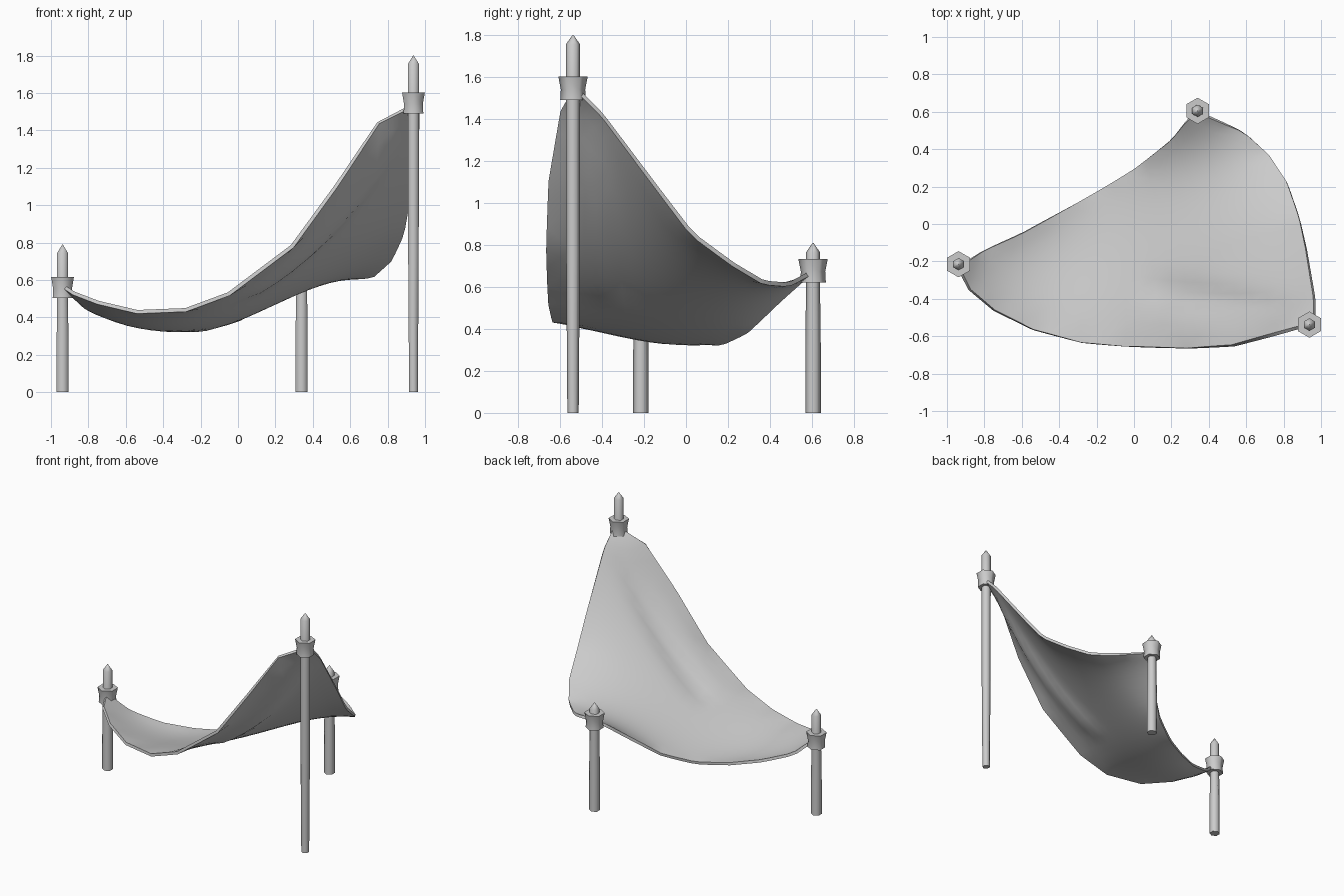
import bpy, bmesh, math
from mathutils import Vector

if "Cube" in bpy.data.objects:
    bpy.data.objects.remove(bpy.data.objects["Cube"])


def make_object(name, bm, smooth_angle, thickness=0):
    bmesh.ops.recalc_face_normals(bm, faces=bm.faces)
    mesh = bpy.data.meshes.new(name)
    bm.to_mesh(mesh)
    bm.free()
    obj = bpy.data.objects.new(name, mesh)
    bpy.context.collection.objects.link(obj)
    bpy.ops.object.select_all(action='DESELECT')
    obj.select_set(True)
    bpy.context.view_layer.objects.active = obj
    if thickness:
        solid = obj.modifiers.new("thickness", 'SOLIDIFY')
        solid.thickness = thickness
        solid.offset = 0
        bpy.ops.object.modifier_apply(modifier=solid.name)
    bpy.ops.object.shade_smooth_by_angle(angle=math.radians(smooth_angle))
    return obj


def lathe(name, x, y, profile, sides=6, smooth_angle=65):
    """Six-sided turned solid from (radius, height) pairs."""
    bm = bmesh.new()
    rings = []
    for r, z in profile:
        rings.append([bm.verts.new((x + r * math.sin(2 * math.pi * i / sides),
                                    y + r * math.cos(2 * math.pi * i / sides), z))
                      for i in range(sides)])
    for lo, hi in zip(rings, rings[1:]):
        for i in range(sides):
            j = (i + 1) % sides
            bm.faces.new((lo[i], lo[j], hi[j], hi[i]))
    bm.faces.new(rings[0])
    bm.faces.new(rings[-1])
    return make_object(name, bm, smooth_angle)


# Posts with pointed tips and waisted collars
# name, x, y, tip height, collar bottom, foot radius, top radius
posts = [("tall", 0.938, -0.538, 1.80, 1.49, 0.027, 0.034),
         ("left", -0.938, -0.215, 0.79, 0.503, 0.037, 0.033),
         ("back", 0.34, 0.605, 0.81, 0.622, 0.037, 0.033)]
for name, x, y, tip, collar, r0, r1 in posts:
    lathe(name + "_post", x, y, [(r0, 0), ((r0 + r1) / 2 + 0.002, collar / 2), (r1, collar),
                                 (r1, tip - 0.045), (0.002, tip)])
    lathe(name + "_collar", x, y, [(0.061, collar), (0.058, collar + 0.05),
                                   (0.070, collar + 0.112)])

# Cloth boundary: tall=A, left=B, back=C
edge_ba = [(-.94, -.23, .57), (-.88, -.35, .53), (-.75, -.46, .48), (-.54, -.565, .43),
           (-.28, -.635, .44), (-.05, -.655, .525), (.29, -.665, .78), (.53, -.65, 1.11),
           (.75, -.59, 1.44), (.965, -.53, 1.55)]
edge_ac = [(.965, -.53, 1.55), (.965, -.40, 1.42), (.945, -.28, 1.26), (.92, -.13, 1.06),
           (.885, .03, .85), (.82, .22, .71), (.72, .37, .62), (.59, .49, .61), (.34, .60, .67)]
edge_cb = [(.34, .60, .67), (.28, .55, .63), (.20, .45, .54), (0, .29, .385), (-.20, .17, .33),
           (-.40, .06, .335), (-.60, -.05, .37), (-.80, -.14, .44), (-.94, -.23, .57)]
N = 27


def sample(edge, step):
    s = step * (len(edge) - 1) / N
    n = min(int(s), len(edge) - 2)
    return Vector(edge[n]).lerp(Vector(edge[n + 1]), s - n)


# Triangular grid: fixed rim, interior relaxed like a stretched membrane
pts, fixed = {}, set()
for i in range(N + 1):
    for j in range(N + 1 - i):
        k = N - i - j
        if k == 0:
            p = sample(edge_ba, i)
        elif j == 0:
            p = sample(edge_ac, k)
        elif i == 0:
            p = sample(edge_cb, j)
        else:
            pts[i, j] = Vector((0.3, -0.1, 0.6))
            continue
        pts[i, j] = p
        fixed.add((i, j))
steps = [(1, 0), (-1, 0), (0, 1), (0, -1), (1, -1), (-1, 1)]
for _ in range(600):
    for key in pts:
        if key not in fixed:
            total = Vector()
            for di, dj in steps:
                total += pts[key[0] + di, key[1] + dj]
            pts[key] = total / 6

# Sag towards the left post, and a soft fold running down from the tall post
f0, f1 = Vector((.78, -.48)), Vector((.15, -.36))
axis = f1 - f0
for (i, j), p in pts.items():
    if (i, j) in fixed:
        continue
    t = max(0, min(1, (p.xy - f0).dot(axis) / axis.length_squared))
    gap = (p.xy - f0.lerp(f1, t)).length
    a, b, c = i / N, j / N, 1 - (i + j) / N
    rim = min(1, 6 * min(a, b, c) + 0.2)
    p.z -= (0.07 * rim * (1 - 0.6 * t) * math.exp(-(gap / 0.08) ** 2)
            + 0.125 * 27 * a * b * c * (0.1 + 2 * b))

bm = bmesh.new()
v = {key: bm.verts.new(p) for key, p in pts.items()}
for i in range(N):
    for j in range(N - i):
        bm.faces.new((v[i, j], v[i + 1, j], v[i, j + 1]))
        if i + j < N - 1:
            bm.faces.new((v[i + 1, j], v[i + 1, j + 1], v[i, j + 1]))
make_object("canopy_cloth", bm, 45, thickness=0.02)
